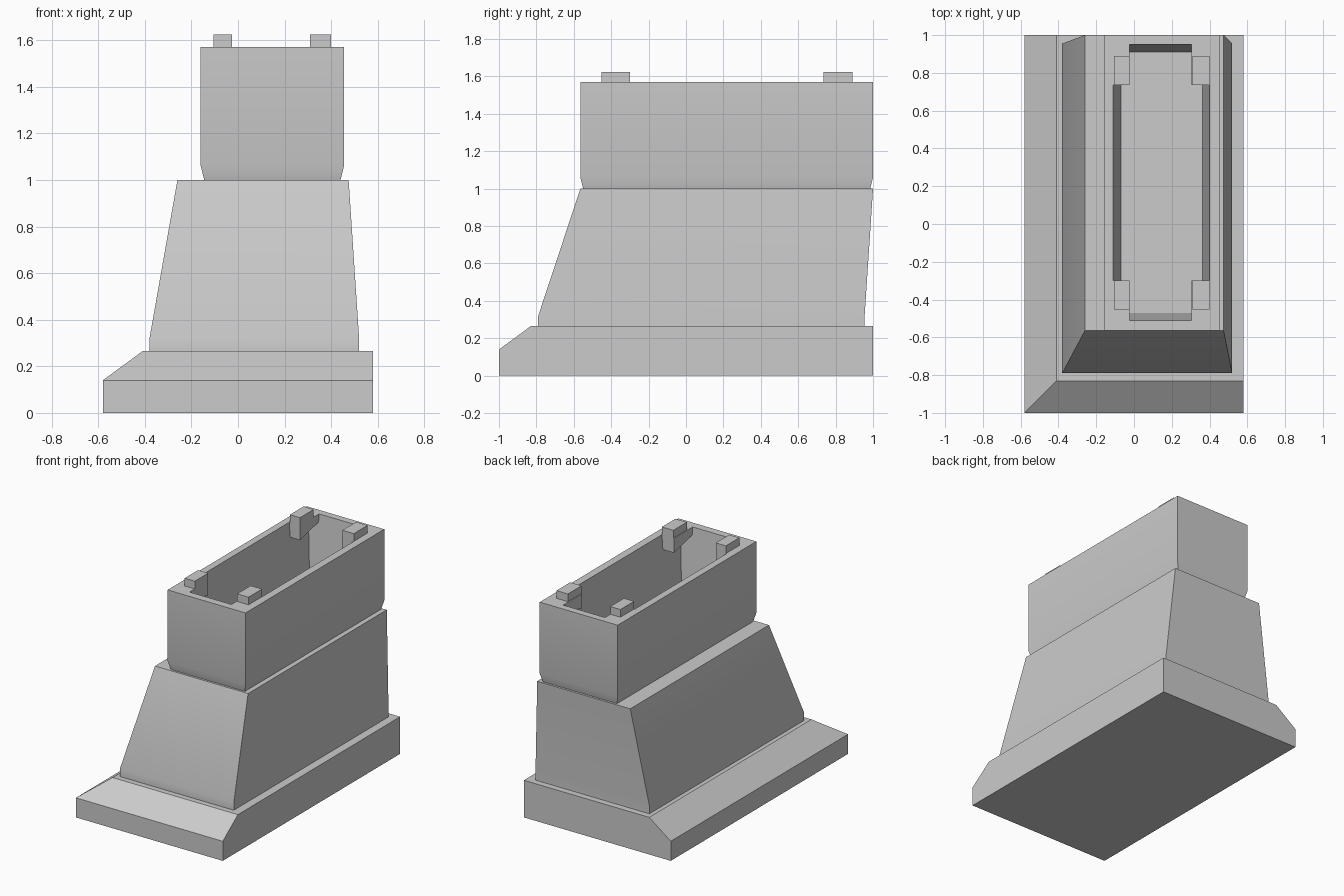
import bpy
import bmesh
import math

if "Cube" in bpy.data.objects:
    bpy.data.objects.remove(bpy.data.objects["Cube"], do_unlink=True)

# Single plain grey
grey = bpy.data.materials.new("plain grey")
grey.use_nodes = True
colour = (0.6, 0.6, 0.6, 1)
grey.diffuse_color = colour
grey.node_tree.nodes["Principled BSDF"].inputs["Base Color"].default_value = colour


def loft(name, rings):
    """Skin rectangular rings (x0, x1, y0, y1, z) in order and cap both ends."""
    bm = bmesh.new()
    loops = []
    for x0, x1, y0, y1, z in rings:
        corners = ((x0, y0), (x1, y0), (x1, y1), (x0, y1))
        loops.append([bm.verts.new((x, y, z)) for x, y in corners])
    for low, high in zip(loops, loops[1:]):
        for i in range(4):
            j = (i + 1) % 4
            bm.faces.new((low[i], low[j], high[j], high[i]))
    bm.faces.new(loops[0][::-1])
    bm.faces.new(loops[-1])
    bmesh.ops.recalc_face_normals(bm, faces=bm.faces)
    mesh = bpy.data.meshes.new(name)
    bm.to_mesh(mesh)
    bm.free()
    mesh.materials.append(grey)
    obj = bpy.data.objects.new(name, mesh)
    bpy.context.collection.objects.link(obj)
    return obj


# Plinth, sloped on the front and one side only
plinth = loft("plinth", [
    (-0.58, 0.58, -1, 1, 0),
    (-0.58, 0.58, -1, 1, 0.14),
    (-0.41, 0.58, -0.83, 1, 0.265),
])

# Leaning, tapered body with a short upright foot
body = loft("tapered_body", [
    (-0.38, 0.52, -0.79, 0.955, 0.265),
    (-0.38, 0.52, -0.79, 0.955, 0.32),
    (-0.26, 0.475, -0.565, 1, 1),
])

# Upper box: outer wall, rim, then inner wall down to the floor
box = loft("hollow_upper_box", [
    (-0.145, 0.44, -0.55, 0.985, 1),
    (-0.16, 0.455, -0.565, 1, 1.06),
    (-0.16, 0.455, -0.565, 1, 1.57),
    (-0.11, 0.40, -0.51, 0.95, 1.57),
    (-0.07, 0.363, -0.47, 0.91, 1.03),
])

# Corner brackets inside the rim, each with a raised tab
for side, x0, x1 in (("right", -0.105, -0.025), ("left", 0.31, 0.40)):
    for end, inner, outer, wall in (("front", -0.30, -0.452, -0.51),
                                    ("back", 0.735, 0.89, 0.95)):
        loft(f"{end}_{side}_tab",
             [(x0, x1, min(inner, outer), max(inner, outer), z) for z in (1.565, 1.625)])
        bracket = loft(f"{end}_{side}_bracket",
                       [(x0 - 0.005, x1, min(inner, wall), max(inner, wall), z)
                        for z in (1.465, 1.57)])
        # Raise the underside towards the end wall
        for v in bracket.data.vertices:
            if v.co.z < 1.5 and abs(v.co.y - wall) < 0.01:
                v.co.z += 0.05

# Soften shallow bends, keep the corners crisp
bpy.ops.object.select_all(action="DESELECT")
for obj in (body, box):
    obj.select_set(True)
bpy.context.view_layer.objects.active = body
bpy.ops.object.shade_smooth_by_angle(angle=math.radians(30))
